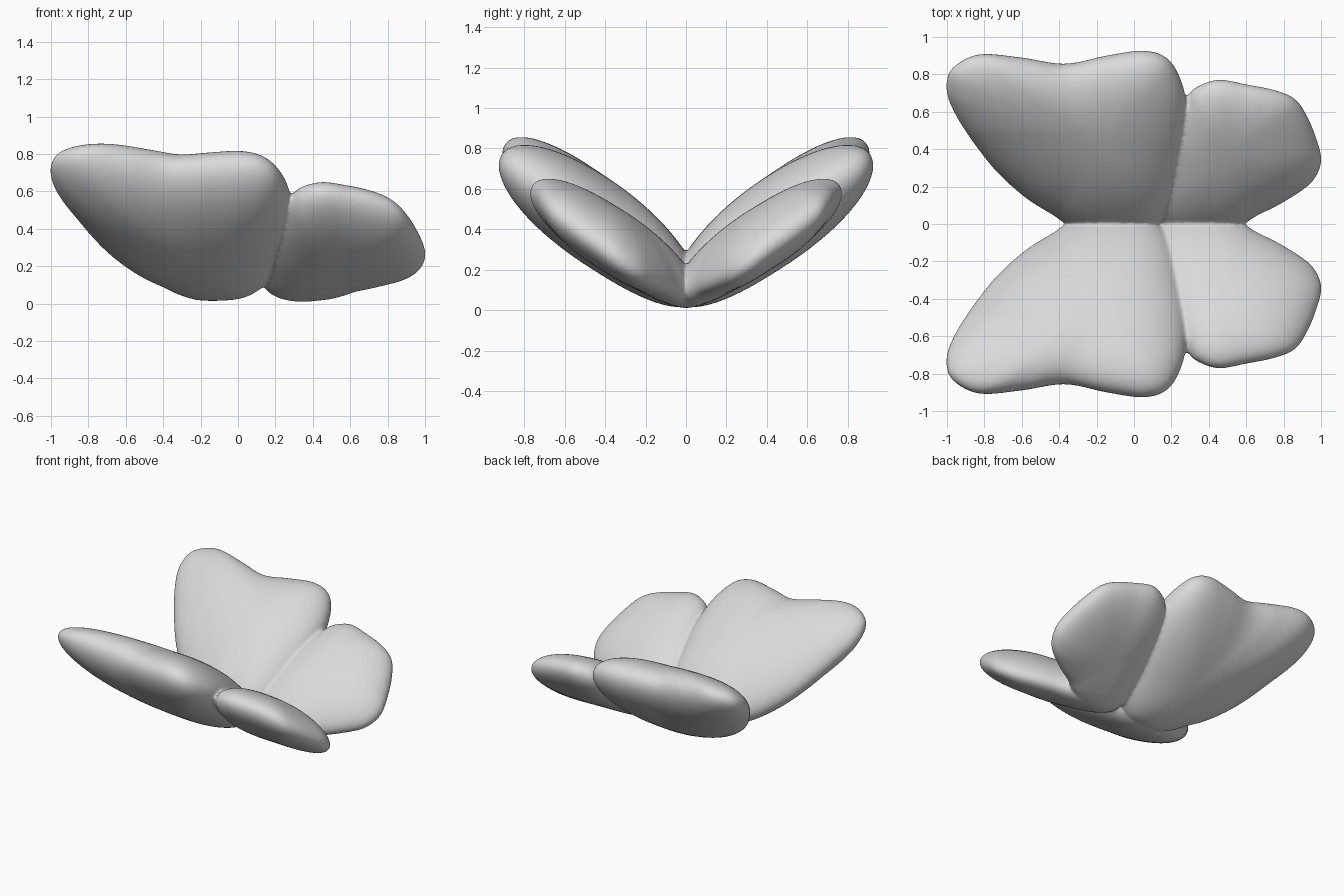
import bpy, bmesh, math
from mathutils import Vector

if "Cube" in bpy.data.objects:
    bpy.data.objects.remove(bpy.data.objects["Cube"])

FORE = [(-.968, .61), (-1.003, .72), (-.975, .83), (-.83, .907), (-.6, .89), (-.37, .857),
        (-.15, .9), (.05, .927), (.18, .885), (.255, .76), (.285, .6), (.275, .4), (.22, .15),
        (.14, .01), (.02, -.055), (-.2, -.065), (-.34, -.015), (-.43, .045), (-.58, .14),
        (-.74, .285), (-.88, .465)]
HIND = [(.29, .69), (.36, .745), (.46, .772), (.6, .747), (.75, .717), (.86, .67), (.925, .58),
        (.975, .46), (1.003, .35), (.98, .265), (.92, .195), (.78, .105), (.66, .045),
        (.57, -.01), (.47, -.05), (.33, -.07), (.2, -.05), (.12, .05), (.13, .3), (.2, .52)]


def smooth_loop(pts, steps=6):
    """Closed Catmull-Rom curve through the outline points."""
    out, n = [], len(pts)
    p = [Vector(q) for q in pts]
    for i in range(n):
        a, b, c, d = p[i - 1], p[i], p[(i + 1) % n], p[(i + 2) % n]
        for s in range(steps):
            t = s / steps
            out.append(.5 * (2 * b + (c - a) * t + (2 * a - 5 * b + 4 * c - d) * t * t
                             + (3 * b - a - 3 * c + d) * t ** 3))
    return out


def fore_mid(x, y):
    y = abs(y)
    return .15 + .68 * y - .075 * y * y + .1 * min(x, 0) ** 2 * min(1, y * 2)


def hind_mid(x, y):
    y = abs(y)
    return .115 + .68 * y - .1 * y * y - .21 * max(x - .4, 0) ** 2


def add_wing(bm, outline, centre, half, power, mid, side, rings=20):
    """Puffy wing: rings from the upper pole, over the rim, to the lower pole."""
    c, loop = Vector(centre), smooth_loop(outline)
    n = len(loop)

    def vert(p, h):
        return bm.verts.new((p.x, p.y * side, mid(p.x, p.y) + h))

    top, bottom = vert(c, half), vert(c, -half)
    rows = []
    for k in range(1, rings * 2):
        a = math.pi * k / (rings * 2)
        r = math.sin(a) ** (2 / power)
        rows.append([vert(c.lerp(q, r), half * math.cos(a)) for q in loop])
    for i in range(n):
        j = (i + 1) % n
        bm.faces.new((top, rows[0][i], rows[0][j]))
        bm.faces.new((bottom, rows[-1][j], rows[-1][i]))
        for r, s in zip(rows, rows[1:]):
            bm.faces.new((r[i], s[i], s[j], r[j]))


# Four wings, mirrored left and right, meeting along the hinge
bm = bmesh.new()
for side in (1, -1):
    add_wing(bm, FORE, (-.17, .42), .25, 2.2, fore_mid, side)
    add_wing(bm, HIND, (.48, .36), .178, 2.4, hind_mid, side)
bmesh.ops.recalc_face_normals(bm, faces=bm.faces)
mesh = bpy.data.meshes.new("butterfly_wings")
bm.to_mesh(mesh)
bm.free()
wings = bpy.data.objects.new("butterfly_wings", mesh)
bpy.context.collection.objects.link(wings)

# One flat colour
grey = bpy.data.materials.new("light_grey")
grey.diffuse_color = (.7, .7, .7, 1)
grey.use_nodes = True
grey.node_tree.nodes["Principled BSDF"].inputs["Base Color"].default_value = grey.diffuse_color
mesh.materials.append(grey)

# Fuse the wings into one soft skin
remesh = wings.modifiers.new("fuse", 'REMESH')
remesh.mode = 'VOXEL'
remesh.voxel_size = .011
remesh.use_smooth_shade = True
soft = wings.modifiers.new("soften", 'SMOOTH')
soft.factor = .5
soft.iterations = 12
